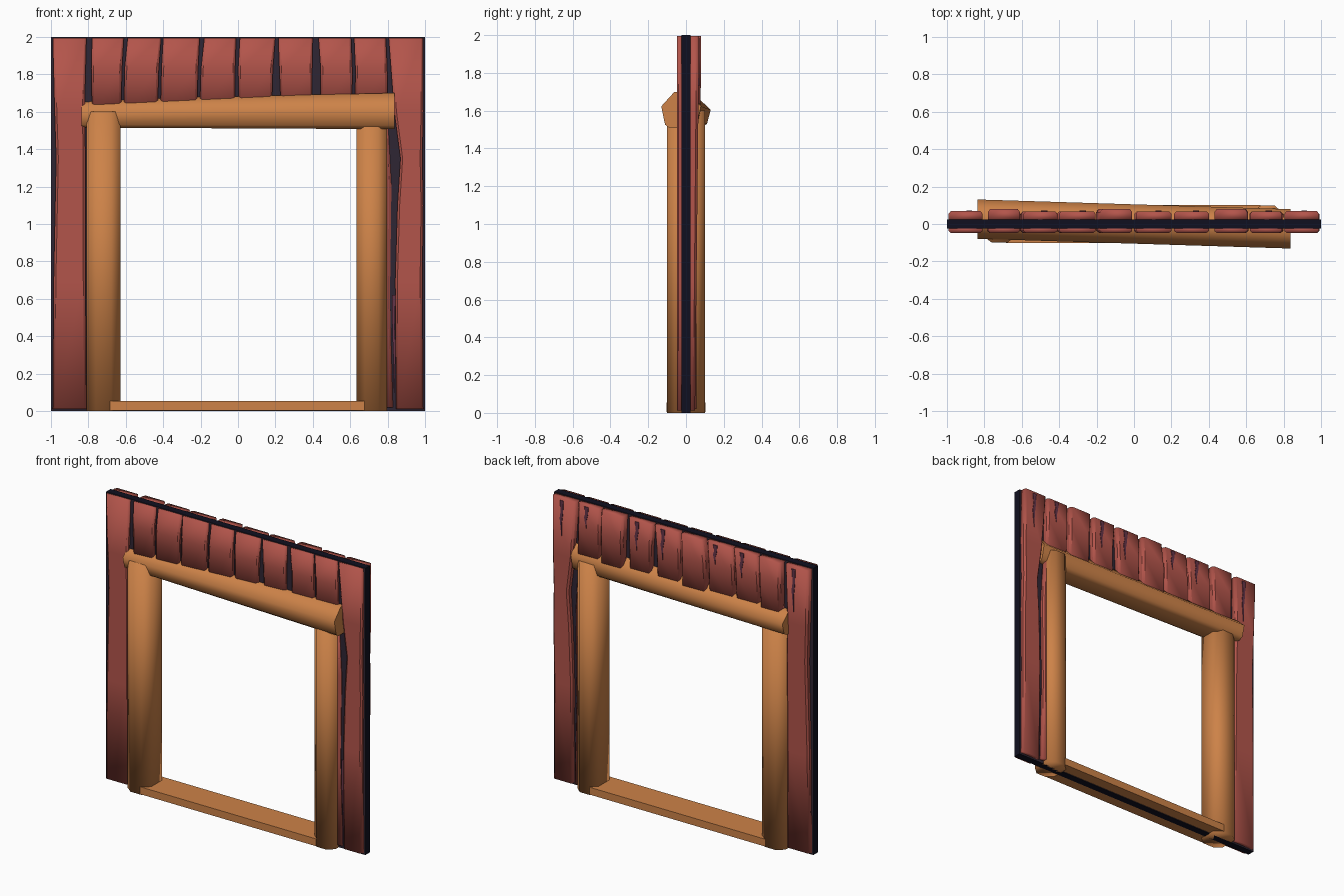
import bpy, bmesh, math, random

if "Cube" in bpy.data.objects:
    bpy.data.objects.remove(bpy.data.objects["Cube"])
random.seed(4)

def mat(name, rgb):
    m = bpy.data.materials.new(name)
    m.diffuse_color = (*rgb, 1)
    m.use_nodes = True
    m.node_tree.nodes["Principled BSDF"].inputs["Base Color"].default_value = m.diffuse_color
    return m

RED = mat("red_plank", (0.45, 0.09, 0.07))
WOOD = mat("tan_timber", (0.61, 0.225, 0.065))
NAVY = mat("navy_rim", (0.005, 0.005, 0.014))
DARK = mat("dark_backing", (0.028, 0.019, 0.033))
PLUM = mat("plum_crack", (0.13, 0.035, 0.065))

def finish(name, bm, mats, smooth=False, sharp=None):
    bmesh.ops.recalc_face_normals(bm, faces=bm.faces)
    for f in bm.faces:
        f.smooth = smooth
    if sharp:
        for e in bm.edges:
            e.smooth = not sharp(e)
    me = bpy.data.meshes.new(name)
    bm.to_mesh(me)
    bm.free()
    for m in mats:
        me.materials.append(m)
    ob = bpy.data.objects.new(name, me)
    bpy.context.collection.objects.link(ob)
    return ob

def loft(name, rings, mats, smooth=True, sharp=None):
    """Skin a list of equal-sized rings and cap both ends."""
    bm = bmesh.new()
    vs = [[bm.verts.new(p) for p in r] for r in rings]
    n = len(vs[0])
    for a, b in zip(vs, vs[1:]):
        for i in range(n):
            j = (i + 1) % n
            bm.faces.new((a[i], a[j], b[j], b[i]))
    bm.faces.new(vs[0])
    bm.faces.new(vs[-1])
    return finish(name, bm, mats, smooth, sharp)

def box(name, x0, x1, y0, y1, z0, z1, m):
    return loft(name, [[(x0, y0, z), (x1, y0, z), (x1, y1, z), (x0, y1, z)]
                       for z in (z0, z1)], [m], False)

def plank(name, rows):
    """rows: (z, left, right, outer y); sides slightly chamfered."""
    rings = []
    for z, a, b, y in rows:
        k = math.copysign(0.018, y)
        c = min(0.012, (b - a) * 0.2)
        rings.append([(a, k, z), (a, y * 0.8, z), (a + c, y, z),
                      (b - c, y, z), (b, y * 0.8, z), (b, k, z)])
    # keep the long edges crisp, let ends roll over softly
    return loft(name, rings, [RED], True,
                lambda e: abs(e.verts[0].co.z - e.verts[1].co.z) > 0.05)

def crack(name, x, y, top, length, w):
    """Thin jagged split on a plank face."""
    pts = [(-w, 0), (w, 0), (w * 0.5, 0.3), (w * 1.1, 0.5), (0.1 * w, 1),
           (-0.1 * w, 0.6), (-w * 0.7, 0.35)]
    rings = [[(x + px, yy, top - length * pz) for px, pz in pts]
             for yy in (y - 0.003, y + 0.003)]
    return loft(name, rings, [PLUM], False)

# dark backing panel: a ring with navy rim and dark faces
bm = bmesh.new()
outer = [(-1, 0), (1, 0), (1, 2), (-1, 2)]
inner = [(-0.7, 0.03), (0.7, 0.03), (0.7, 1.6), (-0.7, 1.6)]
lo, li, ho, hi = [[bm.verts.new((x, y, z)) for x, z in ps]
                  for y, ps in ((-0.025, outer), (-0.025, inner),
                                (0.025, outer), (0.025, inner))]
for i in range(4):
    j = (i + 1) % 4
    for k, q in enumerate(((lo[i], lo[j], li[j], li[i]), (ho[i], ho[j], hi[j], hi[i]),
                           (lo[i], lo[j], ho[j], ho[i]), (li[i], li[j], hi[j], hi[i]))):
        bm.faces.new(q).material_index = 0 if k < 2 else 1
finish("backing_panel", bm, [DARK, NAVY])

# short planks above the opening, front and back (top left/right, bottom left/right)
SHORT = [(-.78, -.61, -.78, -.625), (-.59, -.41, -.61, -.43), (-.40, -.205, -.415, -.22),
         (-.18, -.01, -.205, -.015), (.01, .2, .005, .18), (.215, .4, .23, .395),
         (.43, .605, .44, .61), (.62, .79, .625, .80)]
for side, base in (("front", -0.047), ("back", 0.068)):
    for i, (a, b, c, d) in enumerate(SHORT):
        y = base + (0.012 if side == "back" and i in (0, 3, 6) else 0)
        mid = random.uniform(-0.008, 0.008)
        plank(f"{side}_top_plank_{i + 1}",
              [(1.6, c, d, y * 0.95),
               (1.83, (a + c) / 2 + mid, (b + d) / 2 + mid * 0.5, y),
               (1.995, a, b, y)])
        if side == "back" and i not in (0, 3, 6):
            crack(f"back_crack_{i + 1}", b - 0.07, y, 1.985,
                  random.uniform(0.12, 0.22), 0.016)

# full-height side planks
LEFT = [(0.012, -.99, -.81), (0.7, -.985, -.815), (1.35, -.972, -.815), (1.6, -.98, -.82), (1.995, -.99, -.81)]
RIGHT = [(0.012, .845, .99), (0.7, .84, .985), (1.1, .852, .99), (1.35, .868, .985),
         (1.6, .835, .99), (1.995, .805, .988)]
for side, sgn in (("front", 0), ("back", 1)):
    for nm, rows in (("left", LEFT), ("right", RIGHT)):
        plank(f"{side}_{nm}_plank",
              [(z, a, b, (0.048 + 0.011 * z) if sgn else -0.048) for z, a, b in rows])
    # narrow split strip beside the right post
    y = 0.055 if sgn else -0.036
    plank(f"{side}_right_strip", [(0.02, .76, .828, y), (0.6, .76, .812, y),
                                  (1.2, .76, .82, y), (1.58, .76, .80, y)])
crack("front_side_crack", 0.832, -0.032, 0.62, 0.58, 0.010)
crack("back_side_crack_left", -0.88, 0.069, 1.98, 0.3, 0.014)
crack("back_side_crack_right", 0.91, 0.069, 1.98, 0.25, 0.014)

# octagonal posts
def post(name, x0, x1):
    cx, w = (x0 + x1) / 2, (x1 - x0) / 2
    sec = [(-.45, -.1), (.45, -.1), (1, -.06), (1, .06), (.45, .1), (-.45, .1), (-1, .06), (-1, -.06)]
    loft(name, [[(cx + px * w, py, z) for px, py in sec] for z in (0, 1.6)], [WOOD], True)

post("left_post", -0.81, -0.627)
post("right_post", 0.633, 0.795)

# skewed lintel beam
SEC = [(-.105, .6), (-.035, 1), (.04, 1), (.105, .6), (.085, .1), (.06, 0), (-.06, 0), (-.085, .1)]
loft("lintel", [[(x, cy + py, z0 + pz * h) for py, pz in SEC]
                for x, cy, z0, h in ((-.835, .026, 1.515, .15), (.835, -.026, 1.507, .193))],
     [WOOD], True, lambda e: abs(e.verts[0].co.x - e.verts[1].co.x) < 0.5)

# threshold
box("sill", -0.685, 0.675, -0.102, 0.102, 0.004, 0.055, WOOD)
